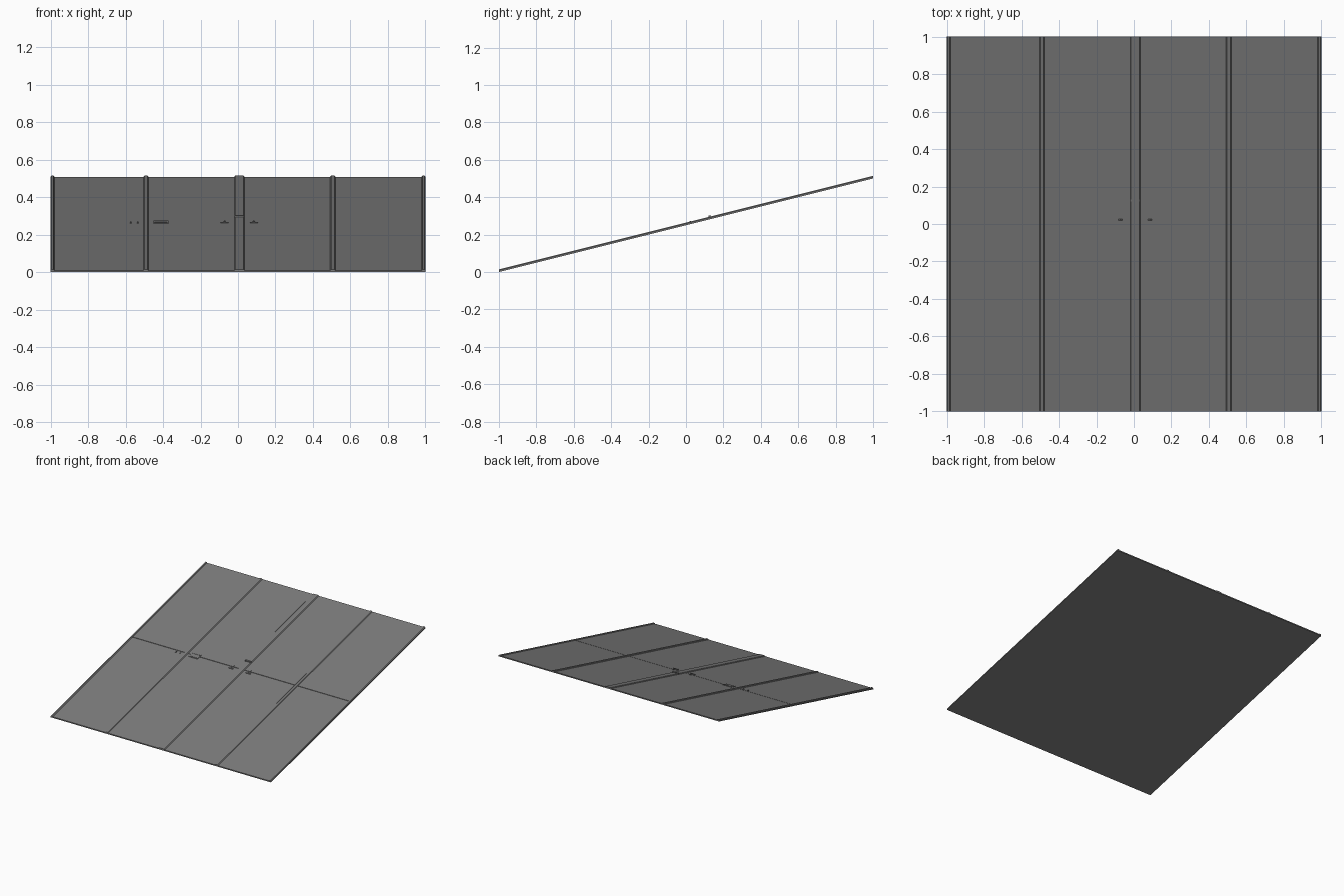
import bpy, bmesh

cube = bpy.data.objects.get("Cube")
if cube:
    bpy.data.objects.remove(cube, do_unlink=True)

SLOPE = 0.25
SKIN, PANEL, RIB = 0.006, 0.009, 0.0145   # heights above the sloping underside
SEAM = 0.035

grey = bpy.data.materials.new("dark grey")
grey.use_nodes = True
colour = (0.2, 0.2, 0.2, 1)
grey.diffuse_color = colour
grey.node_tree.nodes["Principled BSDF"].inputs["Base Color"].default_value = colour


def on_slope(x, y, h):
    return (x, y, SLOPE * (y + 1) + h)


def prism(name, profile, y0, y1):
    """Extrude an (x, height) profile along the slope from y0 to y1."""
    bm = bmesh.new()
    ends = [[bm.verts.new(on_slope(x, y, h)) for x, h in profile] for y in (y0, y1)]
    a, b = ends
    bm.faces.new(a)
    bm.faces.new(b[::-1])
    for i in range(len(profile)):
        j = (i + 1) % len(profile)
        bm.faces.new((a[i], b[i], b[j], a[j]))
    bmesh.ops.recalc_face_normals(bm, faces=bm.faces)
    mesh = bpy.data.meshes.new(name)
    bm.to_mesh(mesh)
    bm.free()
    mesh.materials.append(grey)
    obj = bpy.data.objects.new(name, mesh)
    bpy.context.collection.objects.link(obj)
    return obj


def slab(name, x0, x1, y0, y1, h0, h1):
    return prism(name, [(x0, h0), (x1, h0), (x1, h1), (x0, h1)], y0, y1)


# Backing sheet and the two rows of panels, parted by a thin seam
slab("backing_sheet", -0.999, 0.999, -1, 1, 0, SKIN)
slab("lower_panels", -0.999, 0.999, -1, SEAM - 0.002, SKIN, PANEL)
slab("upper_panels", -0.999, 0.999, SEAM + 0.002, 1, SKIN, PANEL)

# Raised battens with sloping shoulders
battens = {
    "right_edge_batten": (-1, -0.98),
    "right_batten": (-0.505, -0.478),
    "centre_batten": (-0.02, 0.035),
    "left_batten": (0.492, 0.52),
    "left_edge_batten": (0.98, 1),
}
for name, (x0, x1) in battens.items():
    s = 0.005
    prism(name, [(x0, 0), (x1, 0), (x1, PANEL), (x1 - s, RIB),
                 (x0 + s, RIB), (x0, PANEL)], -1, 1)

# Cross bar on the centre batten
slab("batten_cross_bar", -0.02, 0.032, 0.121, 0.132, PANEL, 0.022)

# Hatch with a lid and a hinge strip
slab("hatch_frame", -0.452, -0.372, 0.006, 0.056, SKIN, 0.012)
slab("hatch_lid", -0.446, -0.378, 0.011, 0.043, SKIN, 0.014)
slab("hatch_hinge", -0.446, -0.378, 0.046, 0.052, SKIN, 0.014)

# Small latches either side of the centre batten
for side, x in (("right", -0.072), ("left", 0.085)):
    slab(side + "_latch_base", x - 0.021, x + 0.021, 0.009, 0.016, SKIN, 0.014)
    prism(side + "_latch_wedge", [(x - 0.014, SKIN), (x + 0.014, SKIN), (x, 0.017)],
          0.018, 0.028)
    slab(side + "_latch_pin", x - 0.004, x + 0.004, 0.03, 0.05, SKIN, 0.013)

# Pair of pegs beside the right batten
for side, x in (("outer", -0.573), ("inner", -0.535)):
    slab(side + "_peg", x - 0.004, x + 0.004, 0.008, 0.022, SKIN, 0.014)
